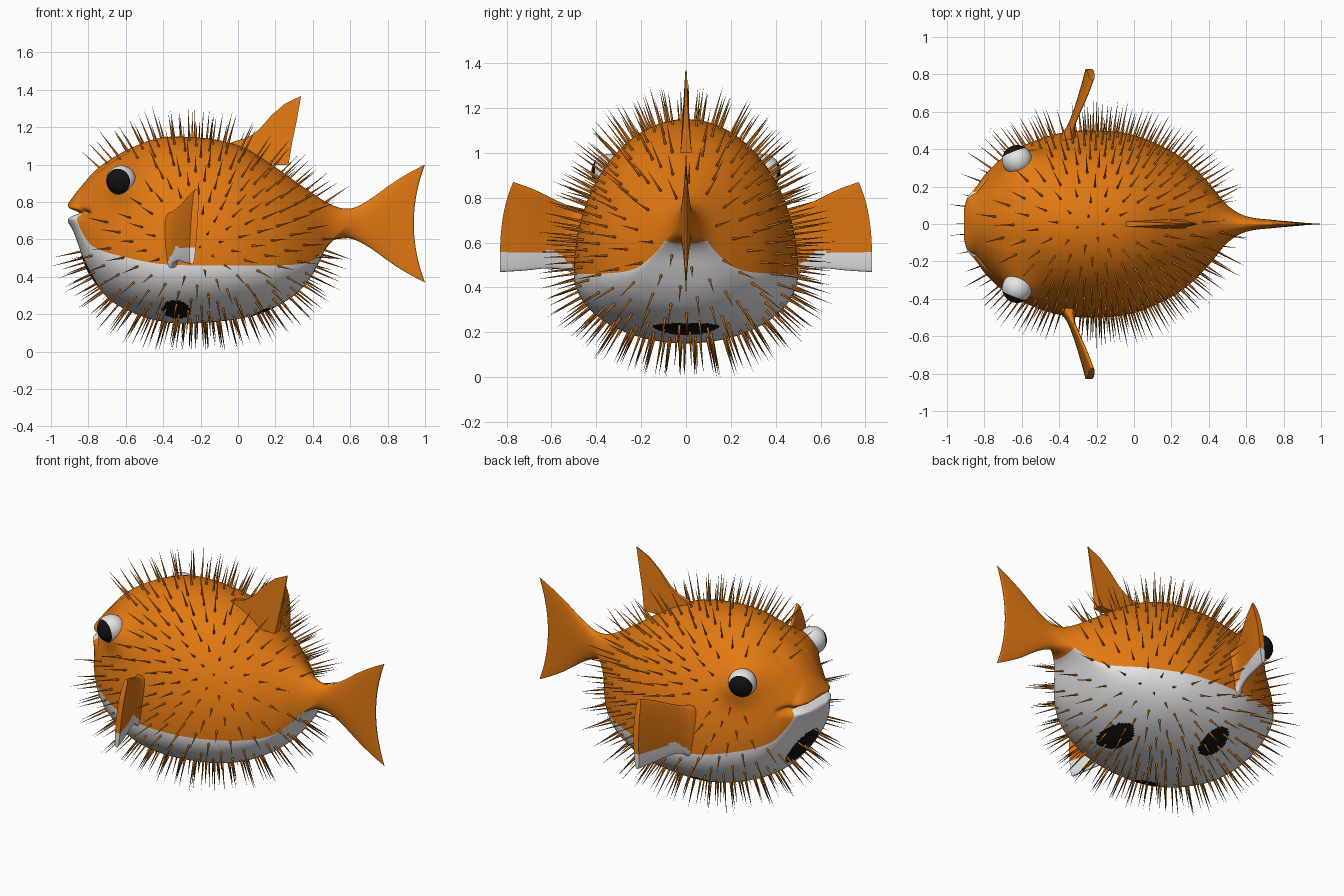
import bpy, bmesh, math, random
from mathutils import Vector
from mathutils.bvhtree import BVHTree

if "Cube" in bpy.data.objects:
    bpy.data.objects.remove(bpy.data.objects["Cube"])

random.seed(4)

def material(name, rgb):
    m = bpy.data.materials.new(name)
    m.diffuse_color = (*rgb, 1)
    m.use_nodes = True
    m.node_tree.nodes["Principled BSDF"].inputs["Base Color"].default_value = m.diffuse_color
    return m

ORANGE = material("orange skin", (0.76, 0.19, 0.006))
WHITE = material("white belly", (0.78, 0.78, 0.78))
BLACK = material("black", (0.006, 0.006, 0.006))
BROWN = material("orange brown spine", (0.5, 0.14, 0.008))

def finish(bm, name, mats, smooth=True):
    bmesh.ops.recalc_face_normals(bm, faces=bm.faces)
    for f in bm.faces:
        f.smooth = smooth
    me = bpy.data.meshes.new(name)
    bm.to_mesh(me)
    bm.free()
    for m in mats:
        me.materials.append(m)
    ob = bpy.data.objects.new(name, me)
    bpy.context.collection.objects.link(ob)
    return ob

def curve(points, x):
    """Smooth interpolation through (x, value) points."""
    n = len(points)
    i = 0
    while i < n - 2 and x > points[i + 1][0]:
        i += 1
    def slope(k):
        a, b = points[max(k - 1, 0)], points[min(k + 1, n - 1)]
        return (b[1] - a[1]) / (b[0] - a[0])
    (x0, v0), (x1, v1) = points[i], points[i + 1]
    h = x1 - x0
    t = (x - x0) / h
    return ((2*t**3 - 3*t*t + 1) * v0 + (t**3 - 2*t*t + t) * h * slope(i)
            + (3*t*t - 2*t**3) * v1 + (t**3 - t*t) * h * slope(i + 1))

def loft(bm, rings, rule):
    """Skin closed rings and cap both ends; rule(segment, centre) gives the colour."""
    loops = [[bm.verts.new(p) for p in r] for r in rings]
    n = len(rings[0])
    for a in range(len(loops) - 1):
        for j in range(n):
            k = (j + 1) % n
            f = bm.faces.new((loops[a][j], loops[a][k], loops[a + 1][k], loops[a + 1][j]))
            f.material_index = rule(j, f.calc_center_median())
    # caps made of strips joining the two mirrored halves of the ring
    for end in (loops[0], loops[-1]):
        for j in range(-n // 4, n // 4):
            quad = [end[j % n], end[(j + 1) % n], end[(n // 2 - j - 1) % n], end[(n // 2 - j) % n]]
            f = bm.faces.new(list(dict.fromkeys(quad)))
            f.material_index = rule(j % n, f.calc_center_median())

# body profiles along x
TOP = [(-.91, .79), (-.85, .87), (-.75, .98), (-.6, 1.075), (-.45, 1.135), (-.33, 1.15), (-.1, 1.13),
       (.05, 1.08), (.18, 1.0), (.35, .88), (.5, .785), (.6, .765), (.7, .81), (.85, .91), (1, 1.0)]
BOTTOM = [(-.91, .695), (-.88, .64), (-.85, .56), (-.82, .465), (-.78, .39), (-.7, .29), (-.6, .225),
          (-.45, .17), (-.28, .15), (0, .175), (.15, .215), (.3, .3), (.38, .385), (.43, .47), (.47, .55),
          (.52, .6), (.6, .605), (.7, .56), (.85, .46), (1, .37)]
MIDDLE = [(-.91, .742), (-.87, .72), (-.84, .65), (-.78, .565), (-.6, .505), (-.4, .468), (0, .46),
          (.3, .465), (.4, .487), (.46, .545), (.5, .598), (.54, .635), (.6, .68), (1, .685)]
WIDTH = [(-.91, .115), (-.895, .15), (-.85, .19), (-.8, .26), (-.72, .34), (-.6, .415), (-.4, .485), (-.2, .5),
         (0, .475), (.2, .39), (.3, .32), (.4, .22), (.5, .1), (.6, .042), (.75, .022), (1, .004)]
EYE = Vector((-.625, .342, .915))
SEG, RINGS, CAP = 192, 200, 12

def body_point(x, a, scale=1):
    top, bot, mid, w = (curve(c, x) for c in (TOP, BOTTOM, MIDDLE, WIDTH))
    s = math.sin(a)
    z = mid + s * scale * ((top - mid) if s > 0 else (mid - bot))
    y = w * scale * math.cos(a)
    # raised eye sockets
    d2 = (x - EYE.x - .01)**2 + (z - EYE.z)**2
    if abs(y) > .1:
        y += math.copysign(.085 * math.exp(-d2 / .012), y)
    # mouth groove between the lips
    px = x
    if x < -.78:
        px += .06 * math.exp(-((z - .742) / .018)**2) * min(1, (-.78 - x) / .08)
    # hollow trailing edge of the tail fin
    if x > .62:
        px -= .06 * ((x - .62) / .38)**2 * (1 - min(1, abs(z - .685) / .315)**2)
    return (px, y, z)

SPOTS = [((-.80, 0, .44), (.2, .145, .105)), ((-.33, .30, .22), (.075, .1, .2)),
         ((-.33, -.30, .22), (.075, .1, .2)), ((.135, 0, .22), (.07, .145, .2))]

def body_colour(seg, c):
    if seg < SEG // 2 or c.x > .51:
        return 0
    for o, r in SPOTS:
        if sum(((c[i] - o[i]) / r[i])**2 for i in range(3)) < 1:
            return 2
    return 1

angles = [2 * math.pi * j / SEG for j in range(SEG)]
rings = [[body_point(-.91, a, (k + .05) / CAP) for a in angles] for k in range(CAP)]
for i in range(RINGS + 1):
    x = -.91 + 1.91 * (i / RINGS)**1.4
    rings.append([body_point(x, a) for a in angles])
bm = bmesh.new()
loft(bm, rings, body_colour)
bmesh.ops.recalc_face_normals(bm, faces=bm.faces)
tree = BVHTree.FromBMesh(bm)
finish(bm, "body", [ORANGE, WHITE, BLACK])

# dorsal fin: flat outline, thicker towards its base
outline = [(-.08, 1.1), (-.01, 1.128), (.05, 1.143), (.11, 1.185), (.18, 1.265), (.25, 1.325), (.337, 1.367),
           (.315, 1.24), (.29, 1.12), (.27, 1.0), (.24, .998), (.18, 1.0), (.1, .95), (0, 1.02)]
bm = bmesh.new()
sides = [[bm.verts.new((x, s * (.003 + .022 * (max(0, 1.37 - z) / .37)**2), z)) for x, z in outline]
         for s in (-1, 1)]
for s in sides:
    bm.faces.new(s)
for j in range(len(outline)):
    k = (j + 1) % len(outline)
    bm.faces.new((sides[0][j], sides[0][k], sides[1][k], sides[1][j]))
finish(bm, "dorsal_fin", [ORANGE], False)

# pectoral fins: (y, x, low z, high z, half thickness)
FIN = [(.40, -.35, .41, .73, .07), (.47, -.35, .43, .745, .045), (.52, -.338, .47, .757, .022),
       (.60, -.31, .485, .785, .015), (.72, -.268, .475, .835, .017), (.83, -.235, .468, .87, .018)]

def fin_colour(seg, c):
    return int(c.z < .46 + .1 * min(1, max(0, (abs(c.y) - .46) / .12)))

for side, label in ((-1, "front"), (1, "back")):
    rings = []
    for i in range(41):
        y = .40 + .43 * i / 40
        x, lo, hi, h = (curve([(s[0], s[k]) for s in FIN], y) for k in (1, 2, 3, 4))
        ring = []
        for j in range(64):
            a = 2 * math.pi * j / 64
            v = .5 + .5 * math.sin(a)
            u = math.copysign(abs(math.cos(a))**.5, math.cos(a))
            f = (y - .40) / .43
            ring.append((x + h * u + .025 * (v - .5) * f, side * (y - .06 * f * v**3), lo + (hi - lo) * v))
        rings.append(ring)
    bm = bmesh.new()
    loft(bm, rings, fin_colour)
    fin = finish(bm, label + "_pectoral_fin", [ORANGE, WHITE])
    bpy.context.view_layer.objects.active = fin
    fin.select_set(True)
    bpy.ops.object.shade_smooth_by_angle(angle=math.radians(50))
    fin.select_set(False)

# eyes with black pupils looking outward and forward
for side, label in ((-1, "front"), (1, "back")):
    look = Vector((-.36, side * .92, -.1)).normalized()
    bm = bmesh.new()
    bmesh.ops.create_uvsphere(bm, u_segments=40, v_segments=28, radius=.08)
    for f in bm.faces:
        f.material_index = int(f.calc_center_median().normalized().z > math.cos(math.radians(56)))
    bmesh.ops.rotate(bm, verts=bm.verts, matrix=look.to_track_quat('Z', 'Y').to_matrix())
    bmesh.ops.translate(bm, verts=bm.verts, vec=(EYE.x, side * EYE.y, EYE.z))
    finish(bm, label + "_eye", [WHITE, BLACK])

# thin spines spread evenly over the body
centre = Vector((-.2, 0, .62))
bm = bmesh.new()
COUNT = 480
for i in range(COUNT):
    v = 1 - 2 * (i + .5) / COUNT
    a = i * 2.399963
    r = math.sqrt(1 - v * v)
    ray = Vector((r * math.cos(a), r * math.sin(a), v))
    p, n, _, _ = tree.ray_cast(centre, ray)
    if p is None or p.x > .47:
        continue
    q = Vector((p.x, abs(p.y), p.z))
    if (q - EYE).length < .16 or (p.x < -.7 and .55 < p.z < .96):
        continue
    if abs(p.x + .345) < .06 and .42 < p.z < .77 and q.y > .3:
        continue
    if p.x > -.05 and q.y < .04 and p.z > .9:
        continue
    d = (n + ray).normalized()
    length = random.uniform(.14, .185)
    if p.z + d.z * length < 0:
        length = p.z / -d.z
    t1 = d.orthogonal().normalized()
    t2 = d.cross(t1)
    tip = bm.verts.new(p + d * length)
    base = [bm.verts.new(p - d * .01 + .0065 * (t1 * math.cos(k * math.pi / 3) + t2 * math.sin(k * math.pi / 3)))
            for k in range(6)]
    for k in range(6):
        bm.faces.new((base[k], base[(k + 1) % 6], tip))
finish(bm, "spines", [BROWN])
